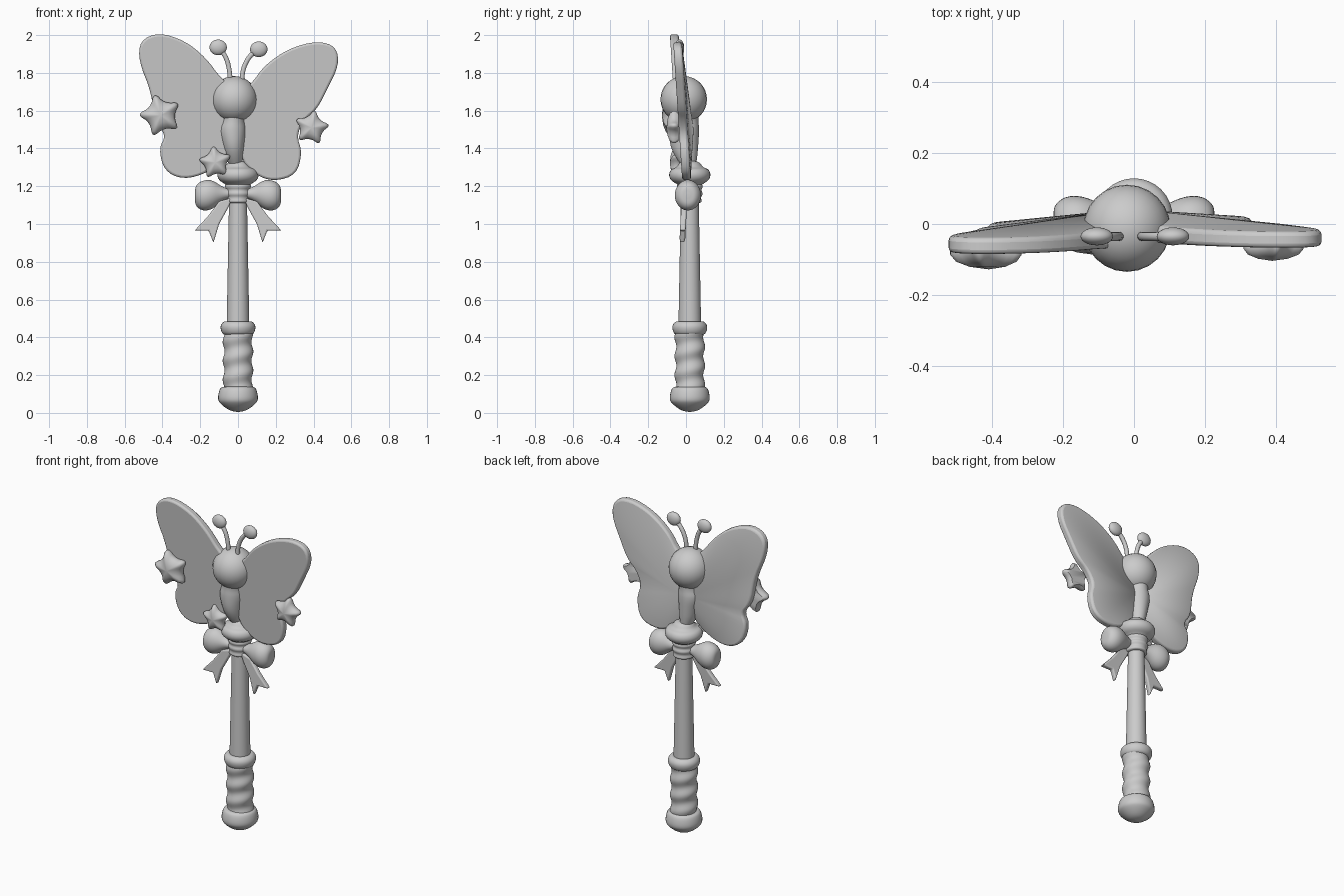
import bpy, bmesh, math
from mathutils import Vector

cube = bpy.data.objects.get("Cube")
if cube:
    bpy.data.objects.remove(cube, do_unlink=True)

grey = bpy.data.materials.new("plain_grey")
grey.use_nodes = True
grey.diffuse_color = (0.6, 0.6, 0.6, 1)
grey.node_tree.nodes["Principled BSDF"].inputs["Base Color"].default_value = (0.6, 0.6, 0.6, 1)

AXIS_Y = 0.02  # depth of the handle axis


def finish(obj, angle=40):
    """Give the object its colour and smooth shading."""
    obj.data.materials.clear()
    obj.data.materials.append(grey)
    bpy.ops.object.select_all(action='DESELECT')
    obj.select_set(True)
    bpy.context.view_layer.objects.active = obj
    bpy.ops.object.shade_smooth_by_angle(angle=math.radians(angle))
    return obj


def from_bmesh(name, bm, bevel=0, angle=40):
    bmesh.ops.recalc_face_normals(bm, faces=bm.faces)
    mesh = bpy.data.meshes.new(name)
    bm.to_mesh(mesh)
    bm.free()
    obj = bpy.data.objects.new(name, mesh)
    bpy.context.collection.objects.link(obj)
    if bevel:
        mod = obj.modifiers.new("rounded_edge", 'BEVEL')
        mod.width, mod.segments = bevel, 3
        mod.limit_method = 'ANGLE'
        mod.angle_limit = math.radians(50)
    return finish(obj, angle)


def soften(points, rounds=1, closed=False):
    """Cut the corners of a chain of points."""
    for _ in range(rounds):
        pairs = list(zip(points, points[1:] + points[:1] if closed else points[1:]))
        out = [] if closed else [points[0]]
        for a, b in pairs:
            for t in (0.25, 0.75):
                out.append(tuple(p + (q - p) * t for p, q in zip(a, b)))
        points = out if closed else out + [points[-1]]
    return points


def loft(name, rings, along='Z', segments=32, ripple=None):
    """Skin elliptical rings given as (x, y, z, radius, depth radius)."""
    bm = bmesh.new()
    loops = []
    for x, y, z, r, d in rings:
        loop = []
        for i in range(segments):
            a = math.tau * i / segments
            k = 1 + (ripple(a, z) if ripple else 0)
            u, v = r * k * math.cos(a), d * k * math.sin(a)
            offset = (u, v, 0) if along == 'Z' else (0, v, u)
            loop.append(bm.verts.new(Vector((x, y, z)) + Vector(offset)))
        loops.append(loop)
    for lo, hi in zip(loops, loops[1:]):
        for i in range(segments):
            j = (i + 1) % segments
            bm.faces.new((lo[i], lo[j], hi[j], hi[i]))
    bm.faces.new(loops[0])
    bm.faces.new(loops[-1])
    return from_bmesh(name, bm)


def turned(name, profile, rounds=2, ripple=None):
    """Round part on the handle axis from (radius, height) points."""
    rings = [(0, AXIS_Y, z, r, r) for r, z in soften(profile, rounds)]
    return loft(name, rings, ripple=ripple)


def ball(name, centre, radius):
    bpy.ops.mesh.primitive_uv_sphere_add(segments=24, ring_count=16, radius=radius, location=centre)
    bpy.context.object.name = name
    return finish(bpy.context.object)


def plate(name, outline, front, thick, bevel):
    """Flat part with an outline in x, z and its front depth from a rule."""
    bm = bmesh.new()
    verts = [bm.verts.new((x, front(z), z)) for x, z in outline]
    face = bm.faces.new(verts)
    moved = bmesh.ops.extrude_face_region(bm, geom=[face])["geom"]
    for v in moved:
        if isinstance(v, bmesh.types.BMVert):
            v.co.y += thick
    return from_bmesh(name, bm, bevel)


# Handle
turned("pommel", [(0.004, 0.005), (0.045, 0.012), (0.09, 0.045), (0.108, 0.07),
                  (0.1, 0.12), (0.085, 0.14), (0.02, 0.14)])
turned("grip", [(0.076, 0.12 + 0.01 * i) for i in range(32)], 0,
       lambda a, z: 0.07 * math.sin(math.tau * z / 0.1 - a))
turned("grip_collar", [(0.05, 0.41), (0.08, 0.415), (0.092, 0.44), (0.092, 0.465),
                       (0.075, 0.485), (0.05, 0.485)])
turned("shaft", [(0.06, 0.46), (0.047, 1.15)], 0)
turned("bow_knot", [(0.04, 1.11), (0.066, 1.115), (0.058, 1.14), (0.07, 1.16),
                    (0.06, 1.18), (0.072, 1.2), (0.05, 1.23)])
turned("crown", [(0.05, 1.19), (0.065, 1.21), (0.1, 1.23), (0.112, 1.26), (0.1, 1.29),
                 (0.07, 1.3), (0.05, 1.33), (0.005, 1.335)])

# Butterfly body, head and feelers
loft("body", soften([(-0.01, 0.02, 1.29, 0.025, 0.03), (-0.02, 0.0, 1.36, 0.05, 0.06),
                     (-0.025, -0.01, 1.42, 0.06, 0.075), (-0.03, -0.01, 1.5, 0.075, 0.08),
                     (-0.025, -0.01, 1.55, 0.06, 0.075), (-0.02, -0.01, 1.6, 0.07, 0.08)], 2))
head = ball("head", (-0.02, -0.012, 1.66), 0.123)
FEELERS = {"right": [(-0.04, 1.74), (-0.045, 1.82), (-0.065, 1.89), (-0.105, 1.935)],
           "left": [(0.02, 1.74), (0.025, 1.82), (0.06, 1.89), (0.11, 1.925)]}
for side, path in FEELERS.items():
    data = bpy.data.curves.new(side + "_feeler", 'CURVE')
    data.dimensions = '3D'
    data.bevel_depth, data.bevel_resolution = 0.013, 3
    spline = data.splines.new('POLY')
    path = soften(path, 2)
    spline.points.add(len(path) - 1)
    for point, (x, z) in zip(spline.points, path):
        point.co = (x, -0.035, z, 1)
    obj = bpy.data.objects.new(side + "_feeler", data)
    bpy.context.collection.objects.link(obj)
    bpy.ops.object.select_all(action='DESELECT')
    obj.select_set(True)
    bpy.context.view_layer.objects.active = obj
    bpy.ops.object.convert(target='MESH')
    finish(bpy.context.object)
    tip = ball(side + "_feeler_tip", (path[-1][0], -0.035, path[-1][1]), 0.046)
    tip.scale = (1, 0.55, 0.9)

# Wings: level front, back rising towards the body
WINGS = {
    "right": [(-0.02, 1.72), (-0.09, 1.77), (-0.17, 1.88), (-0.28, 1.97), (-0.42, 2.015),
              (-0.52, 1.97), (-0.525, 1.86), (-0.46, 1.7), (-0.44, 1.54), (-0.38, 1.47),
              (-0.42, 1.4), (-0.39, 1.28), (-0.29, 1.235), (-0.16, 1.27), (-0.03, 1.37)],
    "left": [(0.0, 1.7), (0.07, 1.74), (0.14, 1.84), (0.27, 1.93), (0.42, 1.97),
             (0.52, 1.94), (0.535, 1.84), (0.47, 1.71), (0.42, 1.61), (0.35, 1.55),
             (0.31, 1.47), (0.34, 1.38), (0.31, 1.26), (0.19, 1.225), (0.09, 1.26), (0.0, 1.36)]}
for side, outline in WINGS.items():
    outline = soften(outline, 2, True)
    base = -0.085 if side == "right" else -0.07
    bm = bmesh.new()
    front = [bm.verts.new((x, base + (2 - z) * 0.065, z)) for x, z in outline]
    back = [bm.verts.new(v.co + Vector((0, 0.045, 0))) for v in front]
    hub = bm.verts.new((-0.04 if side == "right" else 0.02, 0.04, 1.5))
    bm.faces.new(front)
    for i in range(len(front)):
        j = (i + 1) % len(front)
        bm.faces.new((front[i], front[j], back[j], back[i]))
        bm.faces.new((back[i], back[j], hub))
    from_bmesh(side + "_wing", bm, 0.012, 30)

# Puffy stars: (name, x, z, back depth, radius, turn in degrees)
for name, cx, cz, y, radius, turn in (("large_star", -0.41, 1.575, -0.05, 0.122, 106),
                                      ("side_star", 0.39, 1.51, -0.04, 0.1, 80),
                                      ("small_star", -0.12, 1.325, -0.025, 0.095, 97)):
    corners = []
    for i in range(10):
        a = math.radians(turn + 36 * i)
        r = radius * (0.55 if i % 2 else 1.04)
        corners.append((r * math.cos(a), r * math.sin(a)))
    corners = soften(corners, 2, True)
    bm = bmesh.new()
    rows = []
    for scale, depth in ((0.85, 0), (1, 0.15), (1, 0.3), (0.85, 0.46), (0.5, 0.58)):
        rows.append([bm.verts.new((cx + u * scale, y - radius * depth, cz + v * scale))
                     for u, v in corners])
    bm.faces.new(rows[0])
    peak = bm.verts.new((cx, y - radius * 0.64, cz))
    for i in range(len(corners)):
        j = (i + 1) % len(corners)
        for lo, hi in zip(rows, rows[1:]):
            bm.faces.new((lo[i], lo[j], hi[j], hi[i]))
        bm.faces.new((rows[-1][i], rows[-1][j], peak))
    from_bmesh(name, bm, angle=50)

# Bow loops and forked tails
for side, s in (("right", -1), ("left", 1)):
    rings = [(0.03, 0.01, 1.16, 0.02, 0.03), (0.08, 0.01, 1.16, 0.035, 0.04),
             (0.14, 0.01, 1.155, 0.08, 0.068), (0.19, 0.01, 1.15, 0.08, 0.07),
             (0.225, 0.01, 1.15, 0.055, 0.045), (0.228, 0.01, 1.15, 0.01, 0.01)]
    loft(side + "_bow_loop", [(s * x, *rest) for x, *rest in soften(rings, 2)], 'X')
    tail = [(0.03, 1.14), (0.1, 1.12), (0.16, 1.04), (0.23, 0.965),
            (0.155, 0.965), (0.13, 0.9), (0.1, 1.0), (0.05, 1.09)]
    plate(side + "_bow_tail", [(s * x, z) for x, z in tail],
          lambda z: -0.035 + (z - 0.9) * 0.05, 0.03, 0.008)
